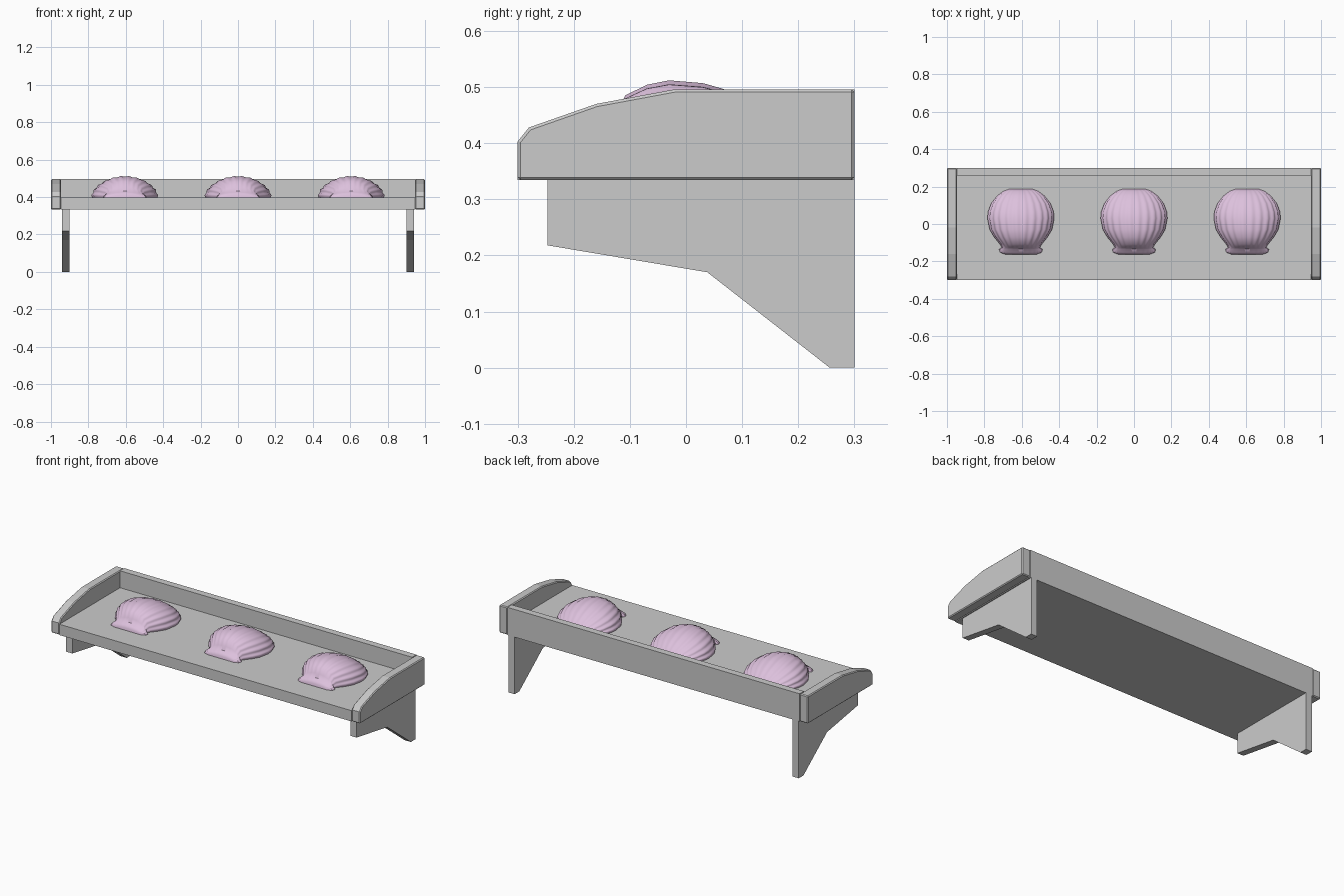
import bpy, bmesh, math

if "Cube" in bpy.data.objects:
    bpy.data.objects.remove(bpy.data.objects["Cube"])


def make_object(name, bm, mat=None):
    bmesh.ops.recalc_face_normals(bm, faces=bm.faces[:])
    me = bpy.data.meshes.new(name)
    bm.to_mesh(me)
    bm.free()
    ob = bpy.data.objects.new(name, me)
    bpy.context.collection.objects.link(ob)
    if mat:
        me.materials.append(mat)
    return ob


def extrude_profile(name, profile, x0, x1, bevel=0.0):
    """Side profile in (y, z), extruded from x0 to x1."""
    bm = bmesh.new()
    face = bm.faces.new([bm.verts.new((x0, y, z)) for y, z in profile])
    ext = bmesh.ops.extrude_face_region(bm, geom=[face])
    verts = [g for g in ext["geom"] if isinstance(g, bmesh.types.BMVert)]
    bmesh.ops.translate(bm, verts=verts, vec=(x1 - x0, 0, 0))
    ob = make_object(name, bm)
    if bevel:
        mod = ob.modifiers.new("edge_bevel", 'BEVEL')
        mod.width = bevel
        mod.segments = 1
        mod.limit_method = 'ANGLE'
        mod.angle_limit = math.radians(50)
    return ob


def rect(y0, y1, z0, z1):
    return [(y0, z0), (y1, z0), (y1, z1), (y0, z1)]


# Tray: floor board, back rail and curved end walls
BOTTOM, FLOOR, TOP = 0.334, 0.397, 0.496
extrude_profile("shelf_board", rect(-0.3, 0.3, BOTTOM, FLOOR), -0.946, 0.946)
extrude_profile("back_rail", rect(0.26, 0.3, FLOOR, TOP), -0.946, 0.946)

end_profile = [(-0.3, BOTTOM), (0.3, BOTTOM), (0.3, TOP), (-0.02, TOP),
               (-0.16, 0.47), (-0.28, 0.428), (-0.3, 0.403)]
bracket_profile = [(-0.247, BOTTOM), (-0.247, 0.218), (0.038, 0.17),
                   (0.256, 0.0), (0.3, 0.0), (0.3, BOTTOM)]
for side, label in ((-1, "left"), (1, "right")):
    extrude_profile(label + "_end_wall", end_profile, side * 0.946, side * 1.0, 0.005)
    extrude_profile(label + "_bracket", bracket_profile, side * 0.90, side * 0.94)

# Scallop shells: ribbed half-oval sections along y (y, half width, height)
pink = bpy.data.materials.new("shell_pink")
pink.diffuse_color = (0.72, 0.53, 0.72, 1)
pink.use_nodes = True
pink.node_tree.nodes["Principled BSDF"].inputs["Base Color"].default_value = pink.diffuse_color
stations = [(-0.162, 0.085, 0.015), (-0.152, 0.112, 0.03), (-0.135, 0.117, 0.038),
            (-0.125, 0.103, 0.06), (-0.108, 0.113, 0.09), (-0.07, 0.144, 0.109),
            (-0.03, 0.168, 0.117), (0.03, 0.18, 0.112), (0.065, 0.177, 0.102),
            (0.11, 0.16, 0.083), (0.15, 0.128, 0.056), (0.175, 0.095, 0.028),
            (0.186, 0.065, 0.008)]
RIBS, SEGS = 12, 72


def shell(name, cx):
    bm = bmesh.new()
    rows = []
    for y, w, h in stations:
        depth = 0.035 if y > -0.12 else 0.01
        row = []
        for i in range(SEGS + 1):
            t = math.pi * i / SEGS
            r = 1 - depth * (1 + math.cos(2 * RIBS * t)) / 2
            row.append(bm.verts.new((cx + w * r * math.cos(t), y,
                                     FLOOR - 0.001 + h * r * math.sin(t))))
        rows.append(row)
    for a, b in zip(rows, rows[1:]):
        for i in range(SEGS):
            bm.faces.new((a[i], a[i + 1], b[i + 1], b[i]))
        bm.faces.new((a[0], b[0], b[-1], a[-1]))
    bm.faces.new(rows[0])
    bm.faces.new(rows[-1])
    ob = make_object(name, bm, pink)
    bpy.ops.object.select_all(action='DESELECT')
    ob.select_set(True)
    bpy.context.view_layer.objects.active = ob
    bpy.ops.object.shade_smooth_by_angle(angle=math.radians(40))


for label, cx in (("left", -0.605), ("middle", 0.0), ("right", 0.605)):
    shell(label + "_shell", cx)
